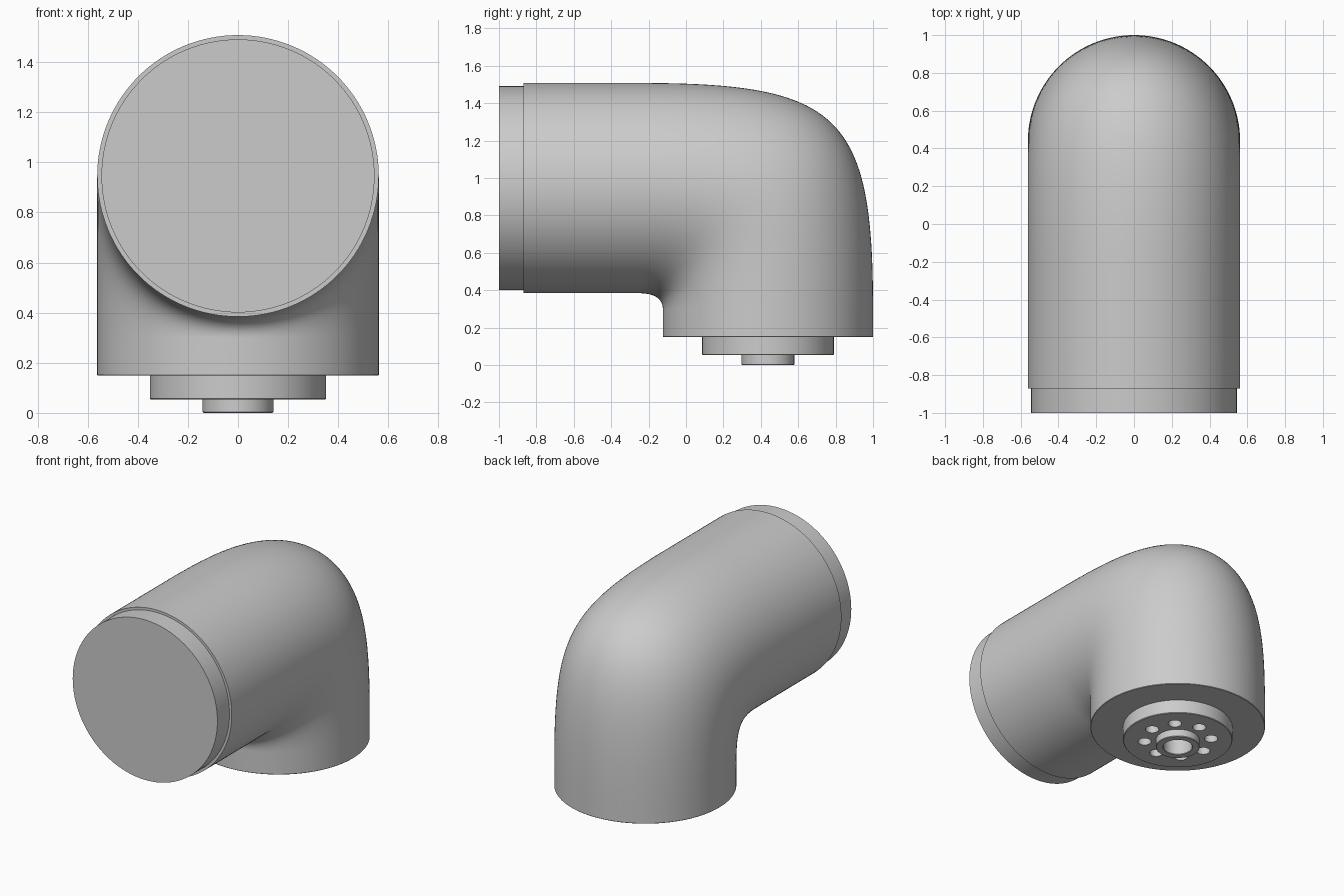
import bpy, bmesh, math
from math import sin, cos, pi

if "Cube" in bpy.data.objects:
    bpy.data.objects.remove(bpy.data.objects["Cube"])

N = 128                      # sides of the round sections
R, NECK = 0.562, 0.545       # body and neck radii
CY, CZ = 0.438, 0.946        # vertical axis y, horizontal axis z
Y0, Z0 = -0.25, 0.30         # elbow start and end


def finish(name, bm):
    bmesh.ops.recalc_face_normals(bm, faces=bm.faces[:])
    me = bpy.data.meshes.new(name)
    bm.to_mesh(me)
    bm.free()
    ob = bpy.data.objects.new(name, me)
    bpy.context.collection.objects.link(ob)
    return ob


def skin(name, rings):
    """Bridge a list of closed point rings and cap both ends."""
    bm = bmesh.new()
    vs = [[bm.verts.new(p) for p in ring] for ring in rings]
    for a, b in zip(vs, vs[1:]):
        for i in range(len(a)):
            j = (i + 1) % len(a)
            bm.faces.new((a[i], a[j], b[j], b[i]))
    bm.faces.new(vs[0])
    bm.faces.new(vs[-1])
    return finish(name, bm)


def smooth(ob):
    bpy.ops.object.select_all(action='DESELECT')
    ob.select_set(True)
    bpy.context.view_layer.objects.active = ob
    bpy.ops.object.shade_smooth_by_angle(angle=math.radians(30))


ANG = [2 * pi * i / N for i in range(N)]


def ring_y(r, y):
    return [(r * cos(a), y, CZ + r * sin(a)) for a in ANG]


def ring_z(r, z, n=N, cx=0.0, cy=CY):
    return [(cx + r * cos(2 * pi * i / n), cy + r * sin(2 * pi * i / n), z)
            for i in range(n)]


def elbow_ring(t):
    """Blend from the horizontal circle to the vertical one, rounding the mitre."""
    b0, b1, b2, b3 = (1-t)**3, 3*t*(1-t)**2, 3*t*t*(1-t), t**3
    out = []
    for a in ANG:
        s = R * sin(a)
        k = 0.86 - 0.22 * max(0.0, -sin(a))**4   # rounder on the inside bend
        y1, z1 = CY + s, CZ + s                  # mitre corner of this strand
        y = b0*Y0 + b1*(Y0 + k*(y1 - Y0)) + (b2 + b3)*y1
        z = (b0 + b1)*z1 + b2*(Z0 + k*(z1 - Z0)) + b3*Z0
        out.append((R * cos(a), y, z))
    return out


# Elbow body with stepped neck at the front
rings = [ring_y(NECK, -1.0), ring_y(NECK, -0.87), ring_y(R, -0.87)]
rings += [elbow_ring(i / 48) for i in range(49)]
rings += [ring_z(R, 0.152), ring_z(R - 0.003, 0.149)]
smooth(skin("elbow_body", rings))

# Mounting flange with hollow centre boss
profile = [(0.352, 0.149), (0.352, 0.057), (0.348, 0.053), (0.141, 0.053),
           (0.141, 0.004), (0.137, 0.0), (0.097, 0.0), (0.093, 0.004),
           (0.093, 0.142)]
flange = skin("mounting_flange", [ring_z(r, z, 96) for r, z in profile])

# Ring of eight bolt holes
bm = bmesh.new()
for k in range(8):
    a = k * pi / 4
    x, y = 0.215 * cos(a), CY + 0.215 * sin(a)
    lo, hi = ([bm.verts.new(p) for p in ring_z(0.043, z, 32, x, y)]
              for z in (0.03, 0.14))
    for i in range(32):
        j = (i + 1) % 32
        bm.faces.new((lo[i], lo[j], hi[j], hi[i]))
    bm.faces.new(lo)
    bm.faces.new(hi)
cutter = finish("bolt_hole_cutter", bm)
cutter.hide_render = True

mod = flange.modifiers.new("bolt_holes", 'BOOLEAN')
mod.operation = 'DIFFERENCE'
mod.solver = 'EXACT'
mod.object = cutter
bpy.context.view_layer.objects.active = flange
bpy.ops.object.modifier_apply(modifier=mod.name)
bpy.data.objects.remove(cutter)
smooth(flange)
